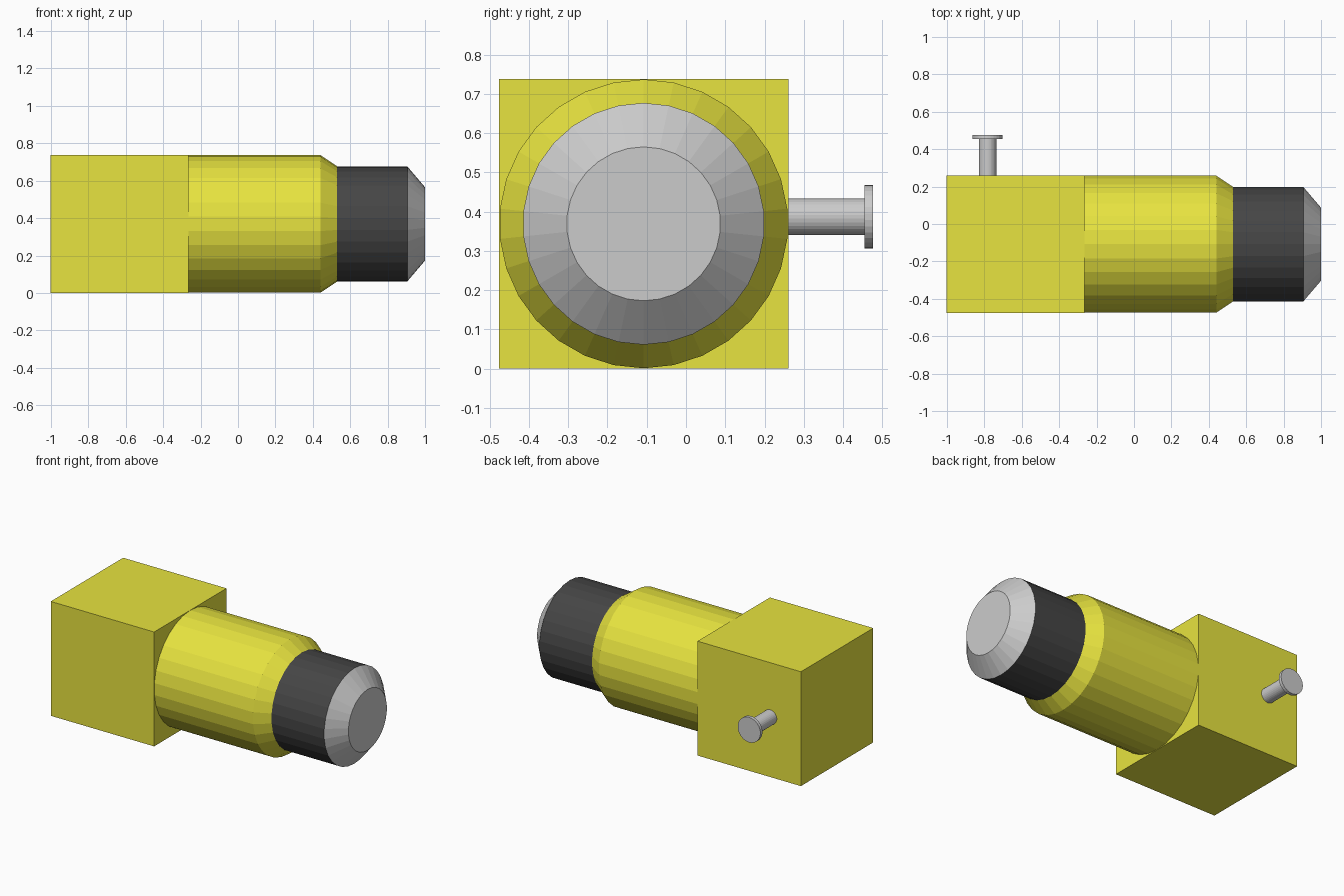
import bpy, bmesh
from math import sin, cos, pi
from mathutils import Vector

if "Cube" in bpy.data.objects:
    bpy.data.objects.remove(bpy.data.objects["Cube"])

SIDES = 30
AXIS_Y, AXIS_Z = -0.108, 0.369


def material(name, color):
    m = bpy.data.materials.new(name)
    m.diffuse_color = color
    m.use_nodes = True
    m.node_tree.nodes["Principled BSDF"].inputs["Base Color"].default_value = m.diffuse_color
    return m


def finish(name, bm, mat=None):
    bmesh.ops.recalc_face_normals(bm, faces=bm.faces)
    mesh = bpy.data.meshes.new(name)
    bm.to_mesh(mesh)
    bm.free()
    if mat:
        mesh.materials.append(mat)
    obj = bpy.data.objects.new(name, mesh)
    bpy.context.collection.objects.link(obj)
    return obj


def turned(name, profile, origin, axis, mat=None, cap_start=False, cap_end=False):
    """Turn (distance, radius) pairs around the x or y axis."""
    bm = bmesh.new()
    rings = []
    for d, r in profile:
        ring = []
        for i in range(SIDES):
            a = 2 * pi * i / SIDES
            s, c = r * sin(a), r * cos(a)
            offset = Vector((d, s, c)) if axis == 'x' else Vector((s, d, c))
            ring.append(bm.verts.new(Vector(origin) + offset))
        rings.append(ring)
    for a, b in zip(rings, rings[1:]):
        for i in range(SIDES):
            j = (i + 1) % SIDES
            bm.faces.new((a[i], a[j], b[j], b[i]))
    if cap_start:
        bm.faces.new(rings[0])
    if cap_end:
        bm.faces.new(rings[-1])
    finish(name, bm, mat)
    # open tubes: make sure the walls face outward
    mesh = bpy.data.objects[name].data
    f = mesh.polygons[0]
    out = f.center - Vector(origin)
    out['xy'.index(axis)] = 0
    if f.normal.dot(out) < 0:
        mesh.flip_normals()


yellow = material("yellow", (0.8, 0.77, 0.05, 1))
dark = material("dark", (0.06, 0.06, 0.06, 1))

# Square housing
bm = bmesh.new()
bmesh.ops.create_cube(bm, size=0.737)
bmesh.ops.translate(bm, verts=bm.verts, vec=(-0.633, AXIS_Y, AXIS_Z))
finish("housing", bm, yellow)

# Barrel, dark sleeve and tapered tip along x
centre = (0, AXIS_Y, AXIS_Z)
turned("barrel", [(-0.265, 0.368), (0.44, 0.368), (0.53, 0.308)], centre, 'x', yellow)
turned("sleeve", [(0.53, 0.308), (0.905, 0.308)], centre, 'x', dark)
turned("tip", [(0.905, 0.308), (1.0, 0.196)], centre, 'x', cap_end=True)

# Side peg with flanged head along y
peg = (-0.783, 0, 0.387)
turned("peg_stem", [(0.255, 0.047), (0.455, 0.047)], peg, 'y')
turned("peg_head", [(0.455, 0.081), (0.476, 0.081)], peg, 'y',
       cap_start=True, cap_end=True)
